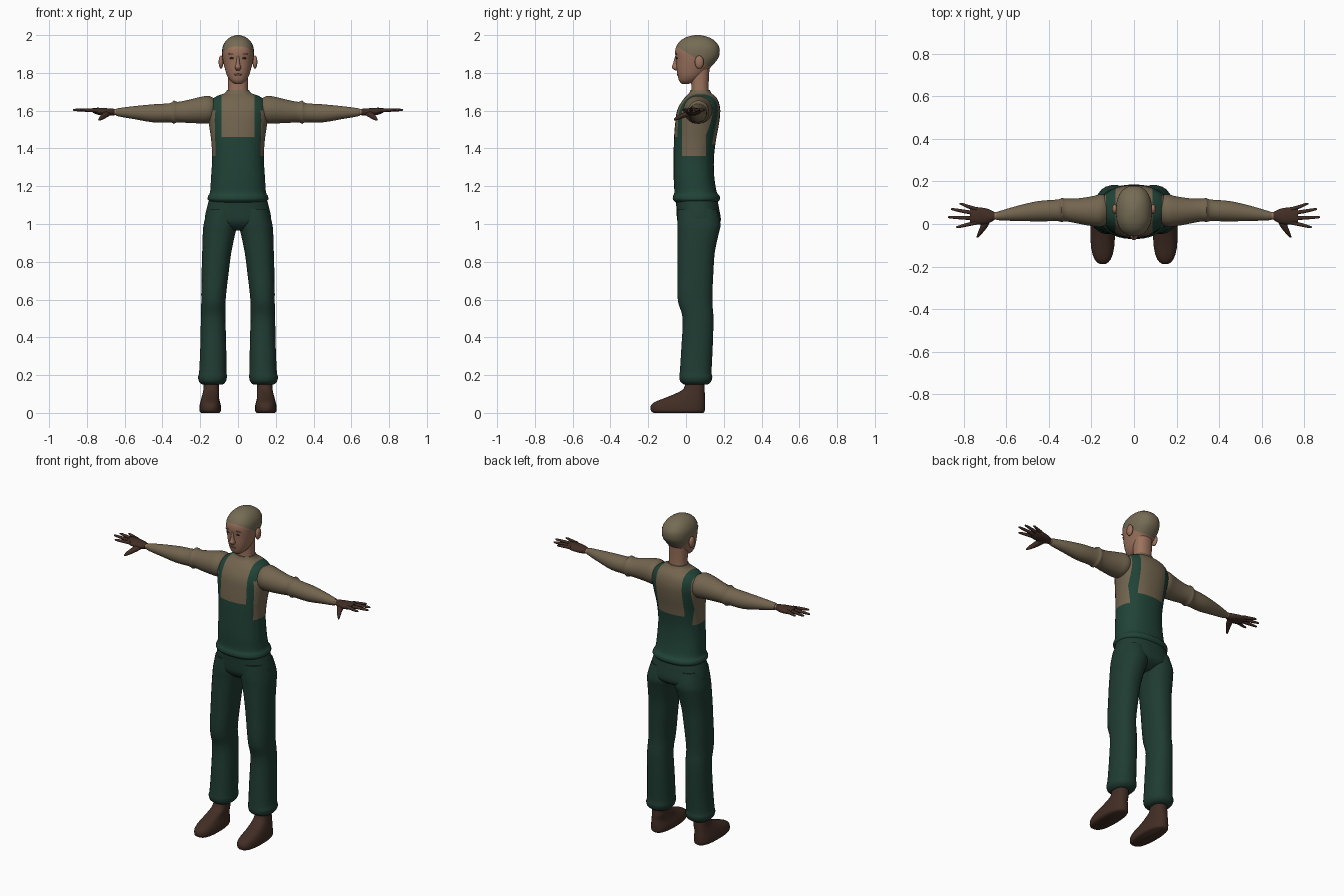
import bpy, bmesh, math
from mathutils import Vector

cube = bpy.data.objects.get("Cube")
if cube:
    bpy.data.objects.remove(cube, do_unlink=True)


def material(name, *rgb):
    mat = bpy.data.materials.new(name)
    mat.use_nodes = True
    color = (*rgb, 1)
    mat.diffuse_color = color
    bsdf = mat.node_tree.nodes["Principled BSDF"]
    bsdf.inputs["Base Color"].default_value = color
    bsdf.inputs["Roughness"].default_value = 0.8
    return mat


SKIN = material("skin", .33, .17, .11)
HAIR = material("cropped_hair", .18, .15, .09)
SHIRT = material("khaki_shirt", .17, .13, .078)
BIB = material("bib_green", .015, .056, .038)
TROUSER = material("trouser_green", .014, .045, .032)
LEATHER = material("brown_leather", .054, .027, .018)
DARK = material("dark_eye", .03, .018, .013)
LIP = material("lip", .2, .085, .06)


def finish(bm, name, mats, cuts=(), rule=None):
    """Cut colour borders, colour faces by rule and make a smooth object."""
    for point, normal in cuts:
        geom = bm.verts[:] + bm.edges[:] + bm.faces[:]
        bmesh.ops.bisect_plane(bm, geom=geom, dist=1e-5, plane_co=point, plane_no=normal)
    bmesh.ops.recalc_face_normals(bm, faces=bm.faces[:])
    for face in bm.faces:
        if rule:
            face.material_index = rule(face.calc_center_median())
    mesh = bpy.data.meshes.new(name)
    bm.to_mesh(mesh)
    bm.free()
    for mat in mats:
        mesh.materials.append(mat)
    obj = bpy.data.objects.new(name, mesh)
    bpy.context.collection.objects.link(obj)
    bpy.ops.object.select_all(action='DESELECT')
    obj.select_set(True)
    bpy.context.view_layer.objects.active = obj
    bpy.ops.object.shade_smooth_by_angle(angle=math.radians(50))
    return obj


def refine(rings, steps):
    """Catmull-Rom interpolation between the key cross-sections."""
    out = []
    last = len(rings) - 1
    for i in range(last):
        p, q, r, s = (rings[min(max(i + k, 0), last)] for k in (-1, 0, 1, 2))
        for j in range(steps):
            t = j / steps
            out.append([b + t * (c - a) / 2 + t * t * (a - 2.5 * b + 2 * c - d / 2)
                        + t ** 3 * (1.5 * (b - c) + (d - a) / 2)
                        for a, b, c, d in zip(p, q, r, s)])
    return out + [list(rings[last])]


def loft(name, rings, mats, axis="z", side=1, segs=24, power=2.3, steps=3, **paint):
    """Rings are (position, low, high, low, high); four values mean symmetric x."""
    rings = [(r[0], -r[1], *r[1:]) if len(r) == 4 else r for r in rings]
    bm = bmesh.new()
    loops = []
    for t, a0, a1, b0, b1 in refine(rings, steps):
        loop = []
        for k in range(segs):
            ang = math.tau * (k + .5) / segs
            c, s = math.cos(ang), math.sin(ang)
            a = (a0 + a1) / 2 + (a1 - a0) / 2 * math.copysign(abs(c) ** (2 / power), c)
            b = (b0 + b1) / 2 + (b1 - b0) / 2 * math.copysign(abs(s) ** (2 / power), s)
            x, y, z = {"x": (t, a, b), "y": (a, t, b), "z": (a, b, t)}[axis]
            loop.append(bm.verts.new((x * side, y, z)))
        loops.append(loop)
    for lo, hi in zip(loops, loops[1:]):
        for k in range(segs):
            n = (k + 1) % segs
            bm.faces.new((lo[k], lo[n], hi[n], hi[k]))
    bm.faces.new(loops[0])
    bm.faces.new(loops[-1])
    return finish(bm, name, mats, **paint)


def blob(name, center, size, mat):
    bm = bmesh.new()
    bmesh.ops.create_uvsphere(bm, u_segments=14, v_segments=8, radius=1)
    bmesh.ops.scale(bm, vec=size, verts=bm.verts)
    bmesh.ops.translate(bm, vec=center, verts=bm.verts)
    return finish(bm, name, [mat])


# Torso: shirt with bib and braces coloured between cut lines
def torso_colour(c):
    x = abs(c.x)
    if c.z < 1.36:
        return 1
    if c.z < 1.6 and -.02 < c.y < .105:
        return 0
    if .088 < x < .132:
        return 1
    return int(x < .1 and c.z < (1.46 if c.y < .05 else 1.42))


torso_cuts = [((0, 0, z), (0, 0, 1)) for z in (1.36, 1.42, 1.46, 1.6)]
torso_cuts += [((0, y, 0), (0, 1, 0)) for y in (-.02, .105)]
torso_cuts += [((x * s, 0, 0), (1, 0, 0)) for x in (.088, .132) for s in (-1, 1)]
loft("torso", [(1.115, .145, -.055, .165), (1.13, .161, -.07, .18), (1.15, .158, -.068, .178),
               (1.17, .148, -.062, .163), (1.25, .143, -.066, .15), (1.35, .137, -.066, .148),
               (1.45, .143, -.064, .16), (1.53, .155, -.058, .175), (1.6, .163, -.048, .182),
               (1.65, .148, -.022, .172), (1.678, .11, .002, .153), (1.692, .072, .016, .135),
               (1.71, .058, .024, .126)],
     [SHIRT, BIB], segs=36, cuts=torso_cuts, rule=torso_colour)

# Trouser seat
loft("trouser_seat", [(1.14, .15, -.055, .165), (1.08, .167, -.051, .176), (1.02, .176, -.047, .185),
                      (.99, .15, -.03, .165), (.965, .08, 0, .12)], [TROUSER], segs=32)

# Neck and head with a slanting hairline
loft("neck", [(1.66, .055, .026, .124), (1.73, .052, .028, .12), (1.83, .055, .02, .125)], [SKIN])
hair_normal = Vector((0, .62, 1))
hair_point = Vector((0, 0, 1.909))
loft("head", [(1.742, .018, -.022, .015), (1.757, .04, -.036, .055), (1.785, .058, -.044, .09),
              (1.82, .069, -.05, .122), (1.85, .077, -.052, .15), (1.88, .083, -.055, .172),
              (1.91, .085, -.058, .179), (1.94, .081, -.052, .175), (1.97, .065, -.03, .152),
              (1.99, .04, .004, .117), (2, .01, .045, .075)],
     [SKIN, HAIR], segs=32, cuts=[(hair_point, hair_normal)],
     rule=lambda c: int((c - hair_point).dot(hair_normal) > 0))
loft("nose", [(1.89, .007, -.058, -.03), (1.85, .01, -.069, -.03), (1.828, .017, -.076, -.03),
              (1.812, .009, -.056, -.03)], [SKIN], segs=12)
blob("mouth", (0, -.045, 1.791), (.022, .004, .005), LIP)

for label, side in (("left", 1), ("right", -1)):
    # Face details
    blob(label + "_ear", (side * .09, .07, 1.857), (.013, .024, .035), SKIN)
    blob(label + "_eye", (side * .032, -.049, 1.878), (.013, .004, .005), DARK)
    blob(label + "_eyebrow", (side * .034, -.051, 1.9), (.018, .004, .004), LIP)

    # Sleeve, wrist and gloved hand
    loft(label + "_sleeve", [(.11, .015, .12, 1.555, 1.65), (.15, -.012, .14, 1.532, 1.678),
                             (.2, -.01, .13, 1.532, 1.673), (.27, .003, .12, 1.535, 1.656),
                             (.32, .012, .12, 1.538, 1.647), (.34, .009, .122, 1.53, 1.654),
                             (.36, .013, .115, 1.538, 1.64), (.45, .012, .108, 1.538, 1.634),
                             (.55, .014, .085, 1.555, 1.624), (.63, .017, .061, 1.569, 1.614),
                             (.645, .02, .057, 1.575, 1.61)],
         [SHIRT], axis="x", side=side, power=2)
    loft(label + "_wrist", [(.62, .022, .055, 1.577, 1.608), (.67, .02, .056, 1.577, 1.608)],
         [SKIN], axis="x", side=side, segs=16, power=2)
    loft(label + "_palm", [(.655, .019, .057, 1.575, 1.61), (.69, 0, .073, 1.573, 1.613),
                           (.74, -.004, .08, 1.578, 1.616), (.77, .003, .075, 1.59, 1.614)],
         [LEATHER], axis="x", side=side, segs=16, power=2)
    fingers = {"little": (.07, .82, .094), "ring": (.05, .86, .069),
               "middle": (.027, .874, .032), "index": (.006, .836, -.014)}
    for finger, (root, tip, end) in fingers.items():
        mid = (root + end) / 2
        loft(f"{label}_{finger}_finger", [(.74, root - .01, root + .01, 1.59, 1.612),
                                          ((tip + .74) / 2, mid - .009, mid + .009, 1.594, 1.612),
                                          (tip - .01, end - .006, end + .006, 1.598, 1.61),
                                          (tip, end - .002, end + .002, 1.602, 1.606)],
             [LEATHER], axis="x", side=side, segs=10, power=2)
    loft(label + "_thumb", [(.03, .668, .712, 1.573, 1.603), (-.01, .685, .722, 1.562, 1.592),
                            (-.045, .713, .735, 1.55, 1.573), (-.064, .732, .74, 1.547, 1.556)],
         [LEATHER], axis="y", side=side, segs=12, power=2)

    # Trouser leg with gathered cuff
    loft(label + "_trouser_leg", [(1.08, .002, .163, -.044, .165), (1, .002, .182, -.047, .183),
                                  (.95, .014, .187, -.045, .174), (.85, .035, .19, -.045, .153),
                                  (.75, .048, .193, -.045, .146), (.65, .06, .195, -.047, .141),
                                  (.58, .066, .195, -.041, .14), (.5, .066, .197, -.018, .146),
                                  (.35, .062, .2, -.025, .142), (.22, .06, .206, -.033, .136),
                                  (.19, .058, .212, -.036, .14), (.165, .065, .206, -.03, .133),
                                  (.15, .08, .19, -.01, .115)],
         [TROUSER], side=side)

    # Shoe
    loft(label + "_shoe", [(0, .098, .194, -.172, .092), (.01, .091, .204, -.186, .1),
                           (.035, .09, .204, -.188, .102), (.057, .095, .2, -.168, .102),
                           (.08, .1, .194, -.11, .1), (.105, .1, .187, -.05, .1),
                           (.13, .1, .183, -.012, .098), (.18, .1, .18, 0, .096)],
         [LEATHER], side=side, power=2.5)
